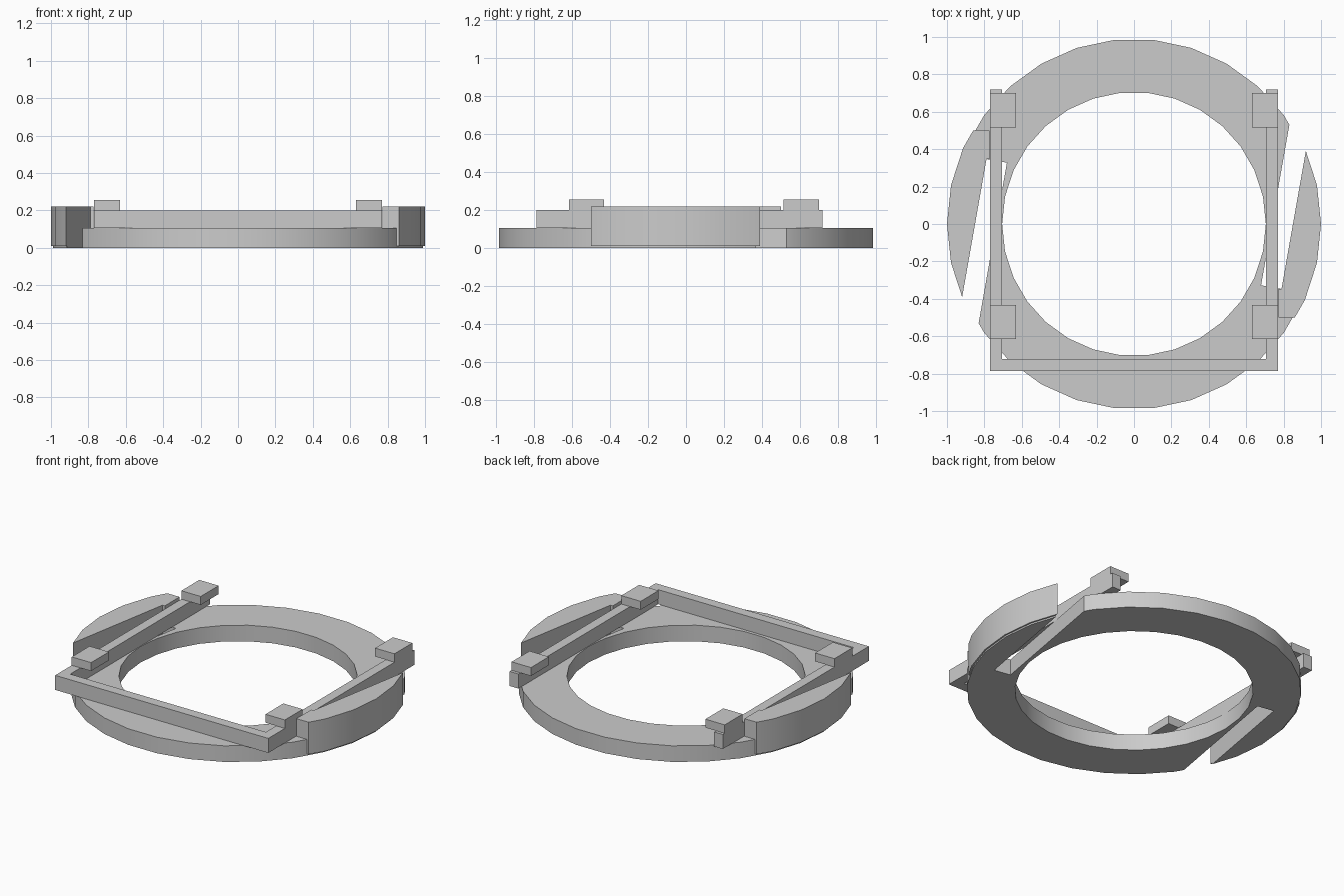
import bpy
import bmesh
from math import sin, cos, radians, tau

if "Cube" in bpy.data.objects:
    bpy.data.objects.remove(bpy.data.objects["Cube"])

grey = bpy.data.materials.new("plain_grey")
grey.use_nodes = True
grey.diffuse_color = (0.6, 0.6, 0.6, 1)
grey.node_tree.nodes["Principled BSDF"].inputs["Base Color"].default_value = (0.6, 0.6, 0.6, 1)


def prism(name, outline, z0, z1):
    """Extrude a counter-clockwise outline from z0 to z1."""
    bm = bmesh.new()
    low = [bm.verts.new((x, y, z0)) for x, y in outline]
    high = [bm.verts.new((x, y, z1)) for x, y in outline]
    bm.faces.new(low[::-1])
    bm.faces.new(high)
    n = len(outline)
    for i in range(n):
        j = (i + 1) % n
        bm.faces.new((low[i], low[j], high[j], high[i]))
    mesh = bpy.data.meshes.new(name)
    bm.to_mesh(mesh)
    bm.free()
    mesh.materials.append(grey)
    obj = bpy.data.objects.new(name, mesh)
    bpy.context.collection.objects.link(obj)
    return obj


def circle(r, sides=30):
    return [(r * cos(tau * i / sides), r * sin(tau * i / sides)) for i in range(sides)]


def box(name, x0, x1, y0, y1, z0, z1):
    return prism(name, [(x0, y0), (x1, y0), (x1, y1), (x0, y1)], z0, z1)


def boolean(obj, cutter, operation):
    mod = obj.modifiers.new("cut", "BOOLEAN")
    mod.operation = operation
    mod.solver = "EXACT"
    mod.object = cutter
    bpy.context.view_layer.objects.active = obj
    bpy.ops.object.modifier_apply(modifier=mod.name)
    bpy.data.objects.remove(cutter)


def smooth(obj):
    bpy.ops.object.select_all(action="DESELECT")
    obj.select_set(True)
    bpy.context.view_layer.objects.active = obj
    bpy.ops.object.shade_smooth_by_angle(angle=radians(30))


# Slanted slot outline, in a frame turned ten degrees
tilt = radians(10)


def slanted(u, v):
    return (u * cos(tilt) + v * sin(tilt), -u * sin(tilt) + v * cos(tilt))


slot = [slanted(u, v) for u, v in ((0.726, -0.205), (0.837, -0.205), (0.837, 1.2), (0.726, 1.2))]

# Outer region of the raised side lobe, bounded by the slot
lobe_area = [(0.772, -0.5), (1.2, -0.5), (1.2, 1.0), slanted(0.837, 1.1),
             slanted(0.837, -0.205), (0.772, -0.347)]

# Base ring with its bore
ring = prism("base_ring", circle(0.99), 0, 0.105)
boolean(ring, prism("bore", circle(0.705), -0.1, 0.3), "DIFFERENCE")

for side, s in (("left", 1), ("right", -1)):
    # Slots and lobes repeat by a half turn
    boolean(ring, prism("slot", [(s * x, s * y) for x, y in slot], -0.1, 0.3), "DIFFERENCE")
    lobe = prism(side + "_lobe", circle(1.0), 0.01, 0.22)
    boolean(lobe, prism("area", [(s * x, s * y) for x, y in lobe_area], -0.1, 0.4), "INTERSECT")
    smooth(lobe)

    # Side rails and blocks are mirrored
    x0, x1 = sorted((s * 0.707, s * 0.77))
    box(side + "_rail", x0, x1, -0.787, 0.72, 0.105, 0.2)
    x0, x1 = sorted((s * 0.63, s * 0.77))
    box(side + "_front_block", x0, x1, -0.616, -0.432, 0.2, 0.255)
    box(side + "_back_block", x0, x1, 0.515, 0.7, 0.2, 0.255)

smooth(ring)

# Front cross rail
box("front_rail", -0.707, 0.707, -0.787, -0.722, 0.105, 0.2)
